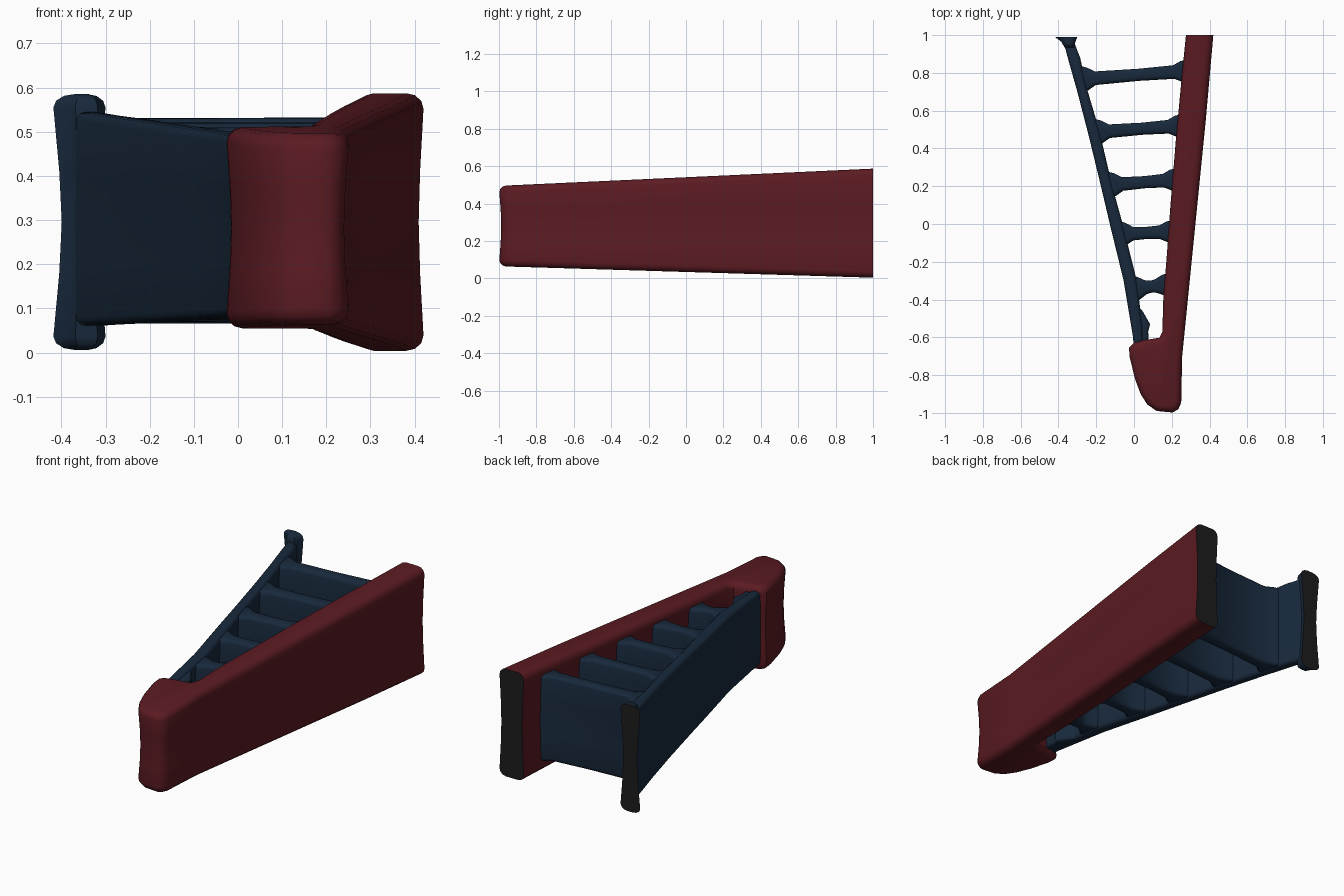
import bpy, bmesh
from mathutils import Vector

if "Cube" in bpy.data.objects:
    bpy.data.objects.remove(bpy.data.objects["Cube"])


def material(name, rgb):
    m = bpy.data.materials.new(name)
    m.diffuse_color = (*rgb, 1)
    m.use_nodes = True
    m.node_tree.nodes["Principled BSDF"].inputs["Base Color"].default_value = m.diffuse_color
    return m


RED = material("dark_red", (0.105, 0.011, 0.016))
BLUE = material("navy", (0.009, 0.022, 0.045))
DARK = material("end_cap", (0.012, 0.012, 0.012))


def lerp(a, b, t):
    return a + (b - a) * t


def inset(points, d, cut):
    # Moves a counter-clockwise outline inward; points on the cut plane keep their y
    out, n = [], len(points)
    for i in range(n):
        a, p, b = (Vector(points[j % n]) for j in (i - 1, i, i + 1))
        e1, e2 = (p - a).normalized(), (b - p).normalized()
        n1, n2 = Vector((-e1.y, e1.x)), Vector((-e2.y, e2.x))
        m = (n1 + n2).normalized()
        q = p + m * d / max(m.dot(n1), 0.6)
        if cut is not None and abs(p.y - cut) < 1e-4:
            q.y = cut
        out.append(q)
    return out


def pillow_slab(name, points, z_low, z_high, mat, r=0.03, waist=0.008, cut=None):
    # Upright slab with rounded rims and slightly hollow sides
    bm = bmesh.new()
    rims = [(0, 1.0), (0.13, 0.5), (0.5, 0.13), (1.0, 0.0)]
    levels = [(0, o * r, i * r) for o, i in rims]
    levels += [(0.3, 0, waist * 0.7), (0.5, 0, waist), (0.7, 0, waist * 0.7)]
    levels += [(1, -o * r, i * r) for o, i in reversed(rims)]
    rings = []
    for t, off, ins in levels:
        rings.append([bm.verts.new((q.x, q.y, lerp(z_low(q.y), z_high(q.y), t) + off))
                      for q in inset(points, ins, cut)])
    n = len(points)
    for lo, hi in zip(rings, rings[1:]):
        for i in range(n):
            j = (i + 1) % n
            f = bm.faces.new((lo[i], lo[j], hi[j], hi[i]))
            if cut is not None and all(abs(v.co.y - cut) < 1e-4 for v in f.verts):
                f.material_index = 1
    bm.faces.new(rings[0][::-1])
    bm.faces.new(rings[-1])
    bmesh.ops.recalc_face_normals(bm, faces=bm.faces)
    me = bpy.data.meshes.new(name)
    bm.to_mesh(me)
    bm.free()
    me.materials.append(mat)
    me.materials.append(DARK)
    ob = bpy.data.objects.new(name, me)
    bpy.context.collection.objects.link(ob)
    bpy.ops.object.select_all(action='DESELECT')
    ob.select_set(True)
    bpy.context.view_layer.objects.active = ob
    bpy.ops.object.shade_smooth_by_angle(angle=0.7)
    return ob


# Red rail with the rounded nose at the front
red_outline = [
    (0.205, -0.998), (0.235, -0.98), (0.25, -0.945), (0.255, -0.7), (0.285, -0.4),
    (0.335, 0.1), (0.38, 0.55), (0.42, 1.0), (0.275, 1.0), (0.25, 0.75),
    (0.222, 0.45), (0.193, 0.1), (0.175, -0.15), (0.155, -0.4), (0.15, -0.57),
    (0.135, -0.602), (0.04, -0.617), (0.0, -0.628), (-0.026, -0.655), (-0.024, -0.7),
    (0.005, -0.82), (0.035, -0.9), (0.07, -0.955), (0.12, -0.99)]
pillow_slab("red_rail", red_outline,
            lambda y: lerp(0.065, 0.004, (y + 1) / 2),
            lambda y: lerp(0.495, 0.587, (y + 1) / 2),
            RED, r=0.035, waist=0.01, cut=1.0)


def blue_low(y):
    return lerp(0.083, 0.06, (y + 0.65) / 1.6)


def blue_high(y):
    return lerp(0.485, 0.545, (y + 0.65) / 1.6)


# Slim blue rail
blue_outline = [
    (0.0, -0.68), (0.05, -0.68), (0.045, -0.55), (0.015, -0.3), (-0.06, 0.0),
    (-0.115, 0.2), (-0.185, 0.5), (-0.25, 0.72), (-0.285, 0.88), (-0.32, 0.97),
    (-0.375, 0.97), (-0.345, 0.86), (-0.3, 0.7), (-0.243, 0.48), (-0.175, 0.2),
    (-0.128, 0.0), (-0.055, -0.3), (-0.005, -0.6)]
pillow_slab("blue_rail", blue_outline, blue_low, blue_high, BLUE, r=0.02, waist=0.004)

# Taller lip at the back end of the blue rail
lip_outline = [(-0.368, 0.935), (-0.318, 0.935), (-0.31, 0.965), (-0.3, 0.99),
               (-0.418, 0.99), (-0.385, 0.965)]
pillow_slab("blue_end_lip", lip_outline, lambda y: 0.006, lambda y: 0.585,
            BLUE, r=0.03, waist=0.012, cut=0.99)

# Cross walls, flared where they meet the rails
walls = [((-0.29, 0.765), (0.28, 0.81)), ((-0.215, 0.485), (0.25, 0.52)),
         ((-0.145, 0.205), (0.225, 0.235)), ((-0.09, -0.055), (0.205, -0.04)),
         ((-0.02, -0.345), (0.185, -0.32))]
for k, (a, b) in enumerate(walls):
    a, b = Vector(a), Vector(b)
    length = (b - a).length
    along = (b - a) / length
    side = Vector((-along.y, along.x))
    stations = [(0, 0.075), (0.045, 0.06), (0.085, 0.036), (length * 0.55, 0.032),
                (length - 0.07, 0.036), (length - 0.03, 0.055), (length, 0.06)]
    front = [a + along * s - side * w for s, w in stations]
    back = [a + along * s + side * w for s, w in reversed(stations)]
    pillow_slab(f"cross_wall_{k + 1}", front + back,
                lambda y: blue_low(y) + 0.003, lambda y: blue_high(y) - 0.008,
                BLUE, r=0.02, waist=0.004)

# Small web filling the narrow corner behind the nose
web = [(0.02, -0.64), (0.08, -0.64), (0.075, -0.57), (0.085, -0.53), (0.045, -0.46),
       (0.01, -0.42), (0.0, -0.5)]
pillow_slab("corner_web", web, blue_low, lambda y: blue_high(y) - 0.01,
            BLUE, r=0.015, waist=0.003)
